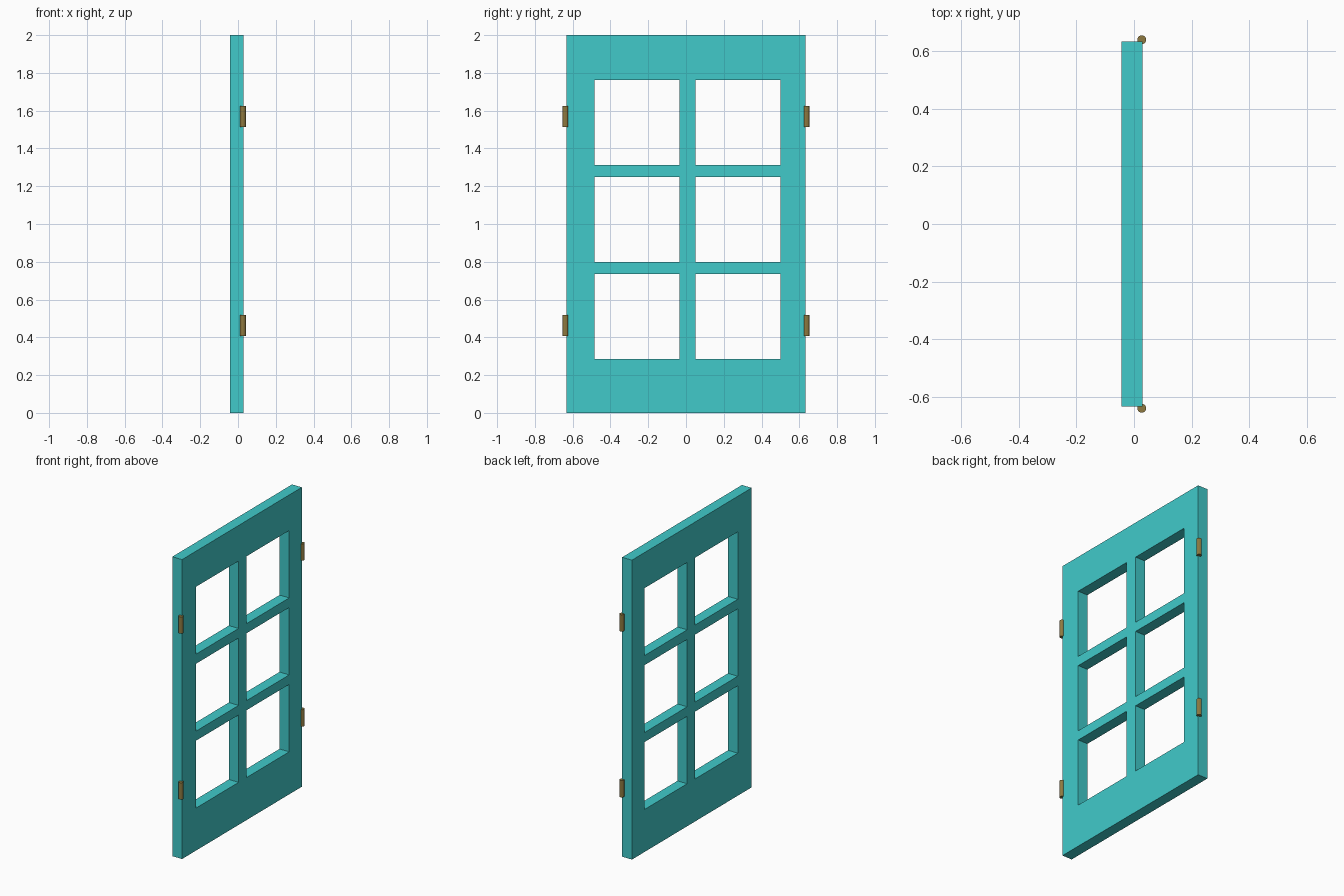
import bpy, bmesh

if "Cube" in bpy.data.objects:
    bpy.data.objects.remove(bpy.data.objects["Cube"])

def material(name, rgb):
    m = bpy.data.materials.new(name)
    m.diffuse_color = (*rgb, 1)
    m.use_nodes = True
    m.node_tree.nodes["Principled BSDF"].inputs["Base Color"].default_value = m.diffuse_color
    return m

teal = material("teal_paint", (0.052, 0.59, 0.59))
brass = material("aged_brass", (0.27, 0.19, 0.05))

X_BACK, X_FRONT = -0.043, 0.029
HALF_W = 0.632
PANE, PITCH, SILL = 0.45, 0.514, 0.284

# Door frame: grid of cells with the six panes left open, extruded to thickness
ys = [-HALF_W, -0.485, -0.035, 0.049, 0.499, HALF_W]
zs = [0.0]
for row in range(3):
    zs += [SILL + row * PITCH, SILL + row * PITCH + PANE]
zs.append(2.0)

bm = bmesh.new()
grid = [[bm.verts.new((X_BACK, y, z)) for z in zs] for y in ys]
for i in range(len(ys) - 1):
    for j in range(len(zs) - 1):
        if i % 2 and j % 2:
            continue
        bm.faces.new((grid[i][j], grid[i + 1][j], grid[i + 1][j + 1], grid[i][j + 1]))
ext = bmesh.ops.extrude_face_region(bm, geom=bm.faces[:])
moved = [g for g in ext["geom"] if isinstance(g, bmesh.types.BMVert)]
bmesh.ops.translate(bm, verts=moved, vec=(X_FRONT - X_BACK, 0, 0))
bmesh.ops.recalc_face_normals(bm, faces=bm.faces[:])
mesh = bpy.data.meshes.new("door_frame")
bm.to_mesh(mesh)
bm.free()
mesh.materials.append(teal)
bpy.context.collection.objects.link(bpy.data.objects.new("door_frame", mesh))

# Hinge barrels on both long edges
for side, label in ((-1, "left"), (1, "right")):
    for z, level in ((0.462, "lower"), (1.57, "upper")):
        bpy.ops.mesh.primitive_cylinder_add(
            vertices=12, radius=0.0155, depth=0.112,
            location=(0.027, side * 0.639, z))
        hinge = bpy.context.object
        hinge.name = f"hinge_{label}_{level}"
        hinge.data.materials.append(brass)
